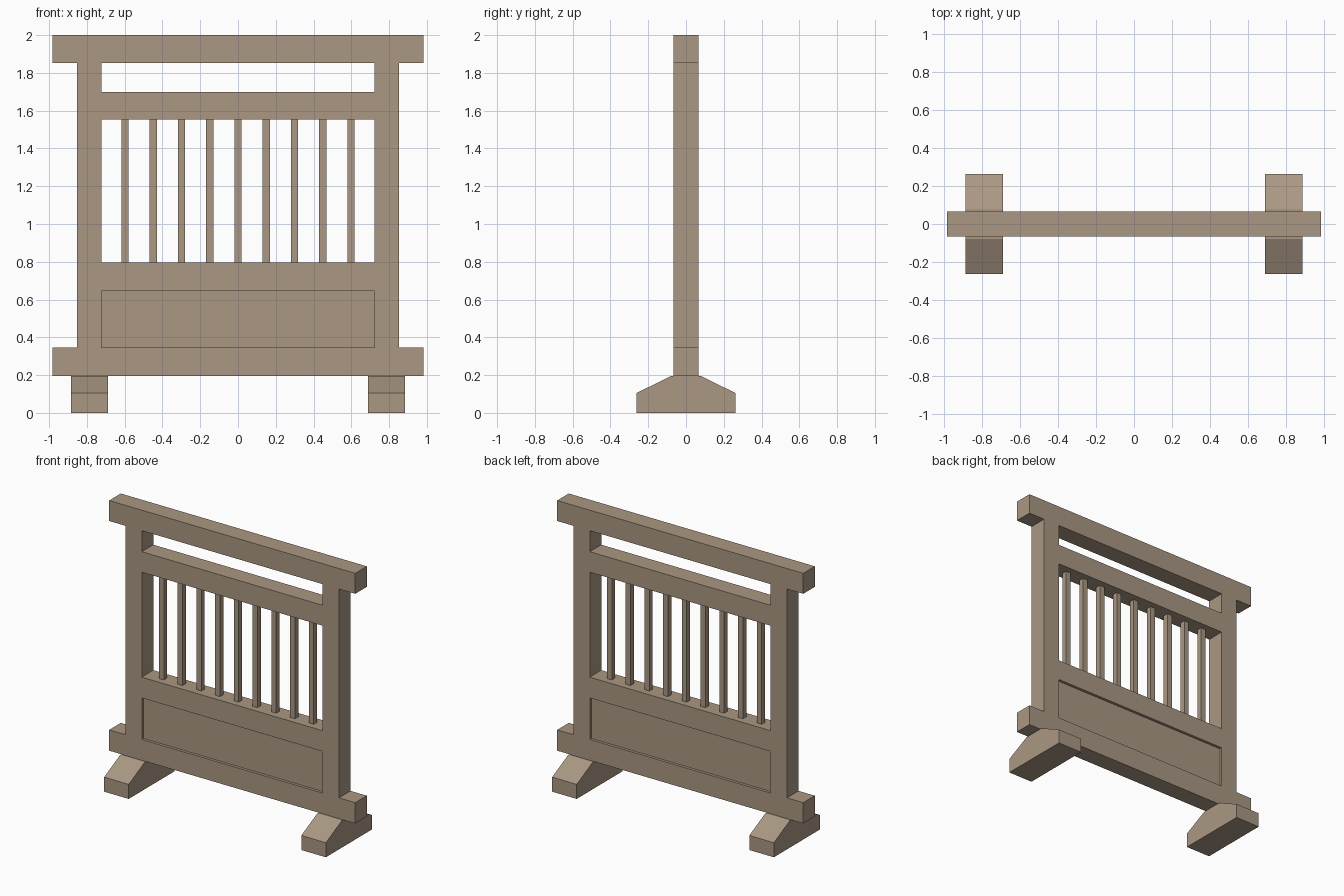
import bpy, bmesh

if "Cube" in bpy.data.objects:
    bpy.data.objects.remove(bpy.data.objects["Cube"])

wood = bpy.data.materials.new("weathered_wood")
wood.diffuse_color = (0.40, 0.31, 0.225, 1)
wood.use_nodes = True
wood.node_tree.nodes["Principled BSDF"].inputs["Base Color"].default_value = wood.diffuse_color


def make_object(name, bm):
    bmesh.ops.recalc_face_normals(bm, faces=bm.faces)
    mesh = bpy.data.meshes.new(name)
    bm.to_mesh(mesh)
    bm.free()
    mesh.materials.append(wood)
    obj = bpy.data.objects.new(name, mesh)
    bpy.context.collection.objects.link(obj)
    return obj


def box(name, x0, x1, half_depth, z0, z1):
    bm = bmesh.new()
    bmesh.ops.create_cube(bm, size=1)
    for v in bm.verts:
        v.co.x = x1 if v.co.x > 0 else x0
        v.co.y = half_depth if v.co.y > 0 else -half_depth
        v.co.z = z1 if v.co.z > 0 else z0
    return make_object(name, bm)


def extrude_x(name, profile, x0, x1):
    # profile in (y, z), extruded along x
    bm = bmesh.new()
    face = bm.faces.new([bm.verts.new((x0, y, z)) for y, z in profile])
    ext = bmesh.ops.extrude_face_region(bm, geom=[face])
    for v in ext["geom"]:
        if isinstance(v, bmesh.types.BMVert):
            v.co.x = x1
    return make_object(name, bm)


D = 0.066      # half depth of the frame
INNER = 0.722  # inner edge of the posts

# Long rails, top and bottom
box("top_rail", -0.982, 0.982, D, 1.852, 2.0)
box("bottom_rail", -0.982, 0.982, D, 0.195, 0.345)

# Rails between the posts
box("upper_cross_rail", -INNER, INNER, D, 1.70 - 0.148, 1.70)
box("lower_cross_rail", -INNER, INNER, D, 0.645, 0.795)

# Recessed panel
box("recessed_panel", -INNER, INNER, D - 0.02, 0.345, 0.645)

# Posts and sloped feet
foot = [(-0.262, 0), (0.262, 0), (0.262, 0.105),
        (0.08, 0.195), (-0.08, 0.195), (-0.262, 0.105)]
for side, s in (("left", -1), ("right", 1)):
    box(side + "_post", *sorted((s * INNER, s * 0.852)), D, 0.345, 1.852)
    extrude_x(side + "_foot", foot, *sorted((s * 0.689, s * 0.885)))

# Square bars
for i in range(9):
    x = (i - 4) * 0.1495
    box(f"bar_{i + 1}", x - 0.0195, x + 0.0195, 0.0195, 0.795, 1.552)
